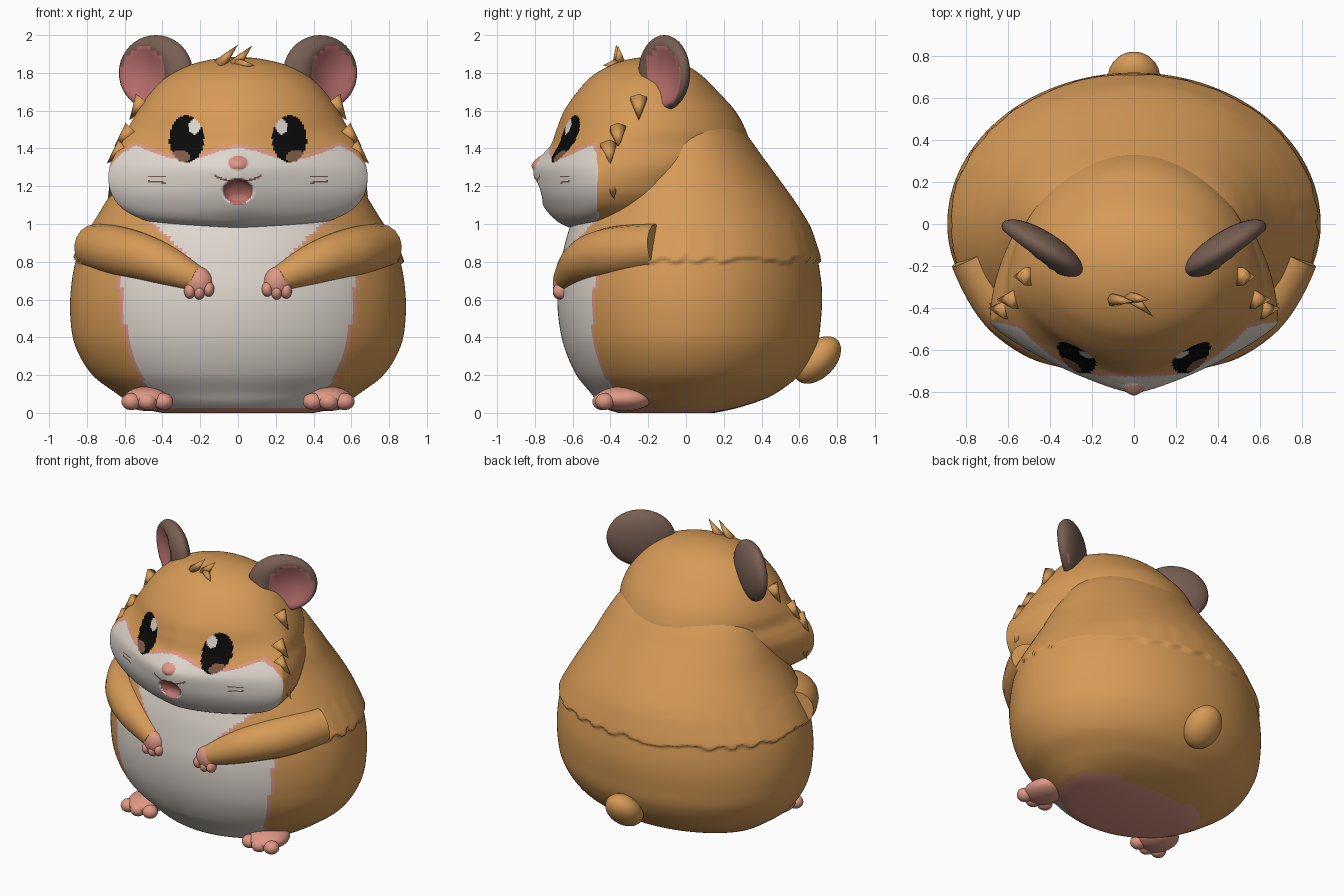
import bpy, bmesh, math
from mathutils import Vector, Matrix

if "Cube" in bpy.data.objects:
    bpy.data.objects.remove(bpy.data.objects["Cube"])


def material(name, r, g, b):
    m = bpy.data.materials.new(name)
    lin = [((c / 255 + 0.055) / 1.055) ** 2.4 for c in (r, g, b)]
    m.diffuse_color = (*lin, 1)
    m.use_nodes = True
    m.node_tree.nodes["Principled BSDF"].inputs["Base Color"].default_value = m.diffuse_color
    return m


MATS = [material("golden fur", 214, 154, 86), material("white fur", 224, 216, 207),
        material("pink skin", 224, 152, 134), material("ear brown", 120, 95, 83),
        material("ear pink", 188, 114, 112), material("eye black", 10, 10, 10),
        material("eye brown", 125, 90, 68), material("mouth pink", 168, 98, 88)]
FUR, WHITE, PINK, BROWN, EARPINK, BLACK, EYEBROWN, MOUTH = range(8)


def finish(name, bm, colour):
    """Colour is a material number or a rule giving one from a face centre."""
    bmesh.ops.recalc_face_normals(bm, faces=bm.faces)
    me = bpy.data.meshes.new(name)
    used = MATS if callable(colour) else [MATS[colour]]
    for m in used:
        me.materials.append(m)
    for f in bm.faces:
        f.smooth = True
        if callable(colour):
            f.material_index = colour(f.calc_center_median())
    bm.to_mesh(me)
    bm.free()
    ob = bpy.data.objects.new(name, me)
    bpy.context.collection.objects.link(ob)
    return ob


def linear(pts, t):
    for (a, va), (b, vb) in zip(pts, pts[1:]):
        if t <= b:
            return va + (vb - va) * max(0, (t - a) / (b - a))
    return pts[-1][1]


def smooth_row(rows, z):
    """Cubic interpolation of a table whose first column is z."""
    i = max(0, min(len(rows) - 2, sum(r[0] <= z for r in rows) - 1))
    p, q = rows[i], rows[i + 1]
    o, s = rows[max(i - 1, 0)], rows[min(i + 2, len(rows) - 1)]
    h = q[0] - p[0]
    t = (z - p[0]) / h
    out = []
    for k in range(1, len(p)):
        m0 = (q[k] - o[k]) / (q[0] - o[0]) * h
        m1 = (s[k] - p[k]) / (s[0] - p[0]) * h
        out.append((2*t**3 - 3*t*t + 1) * p[k] + (t**3 - 2*t*t + t) * m0
                   + (3*t*t - 2*t**3) * q[k] + (t**3 - t*t) * m1)
    return out


def loft(name, rows, n, steps, colour, shape):
    """Rows: z, half width, front y, back y, widest y, front roundness."""
    bm = bmesh.new()
    rings = []
    for j in range(steps + 1):
        z = rows[0][0] + (rows[-1][0] - rows[0][0]) * j / steps
        a, yf, yb, yc, p = smooth_row(rows, z)
        ring = []
        for i in range(n):
            t = math.tau * i / n
            c, s = math.cos(t), math.sin(t)
            e = 2 / p if s < 0 else 1
            x = a * math.copysign(abs(c) ** e, c)
            y = yc + (-(yc - yf) * abs(s) ** e if s < 0 else (yb - yc) * s)
            ring.append(bm.verts.new(shape(Vector((x, y, z)), t)))
        rings.append(ring)
    for lo, hi in zip(rings, rings[1:]):
        for i in range(n):
            bm.faces.new((lo[i], lo[(i + 1) % n], hi[(i + 1) % n], hi[i]))
    bm.faces.new(rings[0])
    bm.faces.new(rings[-1])
    return finish(name, bm, colour)


def blob(name, centre, radii, colour, rot=Matrix(), dent=None):
    bm = bmesh.new()
    bmesh.ops.create_uvsphere(bm, u_segments=32, v_segments=20, radius=1)
    if dent:
        dent(bm)
    bm.transform(Matrix.Translation(centre) @ rot.to_4x4() @ Matrix.Diagonal((*radii, 1)))
    return finish(name, bm, colour)


def tuft(name, base, tip, r):
    base, tip = Vector(base), Vector(tip)
    d = tip - base
    bm = bmesh.new()
    bmesh.ops.create_cone(bm, segments=6, radius1=r, radius2=0, depth=d.length, cap_ends=True)
    bm.transform(Matrix.Translation((base + tip) / 2) @ d.to_track_quat('Z', 'Y').to_matrix().to_4x4())
    return finish(name, bm, FUR)


def oval(x, z, cx, cz, rx, rz):
    return ((x - cx) / rx) ** 2 + ((z - cz) / rz) ** 2 < 1


# Body with ragged fur ledge round the back
def body_shape(v, t):
    seam = 0.79 + 0.035 * abs((t * 7 + math.sin(t * 5)) % 2 - 1)
    if v.y > -0.28 and seam < v.z < seam + 0.2:
        k = 1 + 0.025 * (1 - (v.z - seam) / 0.2)
        v.x *= k
        v.y *= k
    return v


def body_colour(c):
    x = abs(c.x)
    if c.z < 0.03 and c.y < 0.2:
        return PINK
    if c.y > -0.2:
        return FUR
    if c.z < 0.73:
        w = linear([(0.03, 0.42), (0.12, 0.47), (0.3, 0.56), (0.5, 0.6), (0.73, 0.62)], c.z)
    else:
        w = 0.18 + (c.z - 0.75) * 1.05
    return WHITE if x < w else PINK if x < w + 0.022 else FUR


body_rows = [(z, a, f, b, 0, 2) for z, a, f, b in (
    (0, .40, -.36, .15), (.02, .50, -.42, .25), (.06, .58, -.47, .38), (.10, .64, -.50, .47),
    (.20, .77, -.58, .60), (.35, .86, -.645, .69), (.5, .887, -.675, .715), (.65, .885, -.68, .72),
    (.8, .86, -.66, .70), (.9, .82, -.64, .68), (1.0, .77, -.61, .65), (1.1, .71, -.58, .59),
    (1.2, .65, -.55, .52), (1.35, .57, -.5, .41), (1.5, .46, -.4, .30), (1.6, .3, -.3, .2))]
loft("body", body_rows, 192, 130, body_colour, body_shape)


# Head with wedge-shaped muzzle, painted eyes and mouth
def head_shape(v, t):
    if v.y < -0.6:
        q = (v.x / 0.08) ** 2 + ((v.z - 1.175) / 0.065) ** 2
        if q < 1:
            v.y += 0.06 * (1 - q) ** 0.5
        q = (v.x / 0.055) ** 2 + ((v.z - 1.325) / 0.04) ** 2
        if q < 1:
            v.y -= 0.018 * (1 - q)
    return v


MASK = [(0, 1.405), (.1, 1.385), (.2, 1.35), (.3, 1.335), (.4, 1.36), (.54, 1.415), (.62, 1.37), (.7, 1.28)]


def head_colour(c):
    x, z = abs(c.x), c.z
    if c.y > -0.465:
        return FUR
    if oval(x, z, .272, 1.45, .092, .125):
        if oval(x, z, .23, 1.515, .03, .042):
            return WHITE
        return EYEBROWN if oval(x, z, .31, 1.355, .055, .035) else BLACK
    if oval(x, z, 0, 1.325, .052, .037):
        return PINK
    if oval(x, z, 0, 1.13, .05, .03):
        return EARPINK
    if oval(x, z, 0, 1.175, .08, .065):
        return MOUTH
    if x < .13 and abs(z - 1.225 - 2 * x * x) < .006:
        return BROWN
    if .38 < x < .48 and min(abs(z - 1.25), abs(z - 1.21 - .1 * x + .03)) < .004:
        return BROWN
    top = linear(MASK, x)
    return WHITE if z < top else PINK if z < top + .02 else FUR


head_rows = [
    (.975, .30, -.60, -.10, -.45, 1.6), (1.0, .42, -.66, 0, -.46, 1.5), (1.03, .52, -.70, .05, -.47, 1.4),
    (1.08, .61, -.745, .1, -.47, 1.3), (1.15, .665, -.78, .18, -.47, 1.28), (1.22, .685, -.80, .22, -.47, 1.25),
    (1.3, .68, -.805, .30, -.46, 1.25), (1.36, .655, -.765, .34, -.44, 1.3), (1.42, .62, -.715, .34, -.40, 1.4),
    (1.5, .585, -.685, .315, -.30, 1.6), (1.6, .53, -.645, .26, -.25, 1.8), (1.7, .46, -.575, .17, -.22, 1.9),
    (1.78, .375, -.50, .09, -.2, 2), (1.84, .26, -.40, -.0, -.2, 2), (1.875, .12, -.29, -.11, -.2, 2),
    (1.885, .02, -.21, -.19, -.2, 2)]
loft("head", head_rows, 320, 130, head_colour, head_shape)

# Tail
blob("tail", (0, .695, .28), (.125, .095, .15), FUR, Matrix.Rotation(-math.pi / 4, 3, 'X'))

# Cowlick
tuft("cowlick_left", (-.10, -.36, 1.84), (0, -.37, 1.95), .035)
tuft("cowlick_right", (-.02, -.35, 1.84), (.075, -.36, 1.945), .035)
tuft("cowlick_front", (0, -.36, 1.85), (.09, -.44, 1.84), .03)


def ear_dent(bm):
    for v in bm.verts:
        q = ((v.co.x - .22) / .72) ** 2 + ((v.co.z + .05) / .8) ** 2
        if v.co.y < 0 and q < 1:
            v.co.y += .9 * (1 - q)


# Parts in left and right pairs
for side, s in (("right", 1), ("left", -1)):
    # Ear: a cupped disc, pink inside
    u, nrm = Vector((.85, .53, 0)), Vector((.53, -.85, 0))
    centre = Vector((.435, -.115, 1.8))

    def ear_colour(c):
        d = c - centre
        a, t, h = d.dot(u), d.dot(nrm), d.z
        return EARPINK if t > -.03 and oval(a, h, .05, -.02, .155, .155) else BROWN

    ear = blob("ear_" + side, centre, (.225, .08, .2), ear_colour,
               Matrix((u, -nrm, (0, 0, 1))).transposed(), ear_dent)
    if s < 0:
        ear.data.transform(Matrix.Diagonal((-1, 1, 1, 1)))
        ear.data.flip_normals()

    # Arm: tapered tube wrapped round the chest
    cu = bpy.data.curves.new("arm_" + side, 'CURVE')
    cu.dimensions = '3D'
    cu.bevel_depth = 1
    cu.bevel_resolution = 6
    cu.use_fill_caps = True
    sp = cu.splines.new('NURBS')
    path = [(.76, -.15, .88, .12), (.66, -.35, .86, .14), (.48, -.52, .82, .125),
            (.32, -.595, .755, .1), (.22, -.635, .71, .07)]
    sp.points.add(len(path) - 1)
    for p, (x, y, z, r) in zip(sp.points, path):
        p.co, p.radius = (s * x, y, z, 1), r
    sp.order_u, sp.use_endpoint_u, sp.resolution_u = 3, True, 8
    arm = bpy.data.objects.new("arm_" + side, cu)
    bpy.context.collection.objects.link(arm)
    cu.materials.append(MATS[FUR])
    bpy.ops.object.select_all(action='DESELECT')
    arm.select_set(True)
    bpy.context.view_layer.objects.active = arm
    bpy.ops.object.convert(target='MESH')
    bpy.ops.object.shade_smooth()

    # Paw with fingers
    blob("paw_" + side, (s * .21, -.65, .695), (.075, .055, .08), PINK, Matrix.Rotation(s * .4, 3, 'Y'))
    for i, (x, z) in enumerate(((.155, .655), (.205, .64), (.255, .645))):
        blob(f"finger_{side}_{i}", (s * x, -.665, z), (.03, .04, .04), PINK)

    # Foot with toes
    blob("foot_" + side, (s * .48, -.33, .075), (.125, .15, .065), PINK)
    for i, x in enumerate((.395, .48, .565)):
        blob(f"toe_{side}_{i}", (s * x, -.43 - .015 * (i == 1), .06), (.052, .05, .045), PINK)

    # Cheek and brow fur tufts
    for i, (b, t) in enumerate((((.50, -.25, 1.66), (.575, -.25, 1.55)), ((.56, -.36, 1.5), (.655, -.36, 1.41)),
                                ((.60, -.41, 1.41), (.695, -.40, 1.32)), ((.63, -.40, 1.25), (.69, -.38, 1.13)))):
        tuft(f"fur_tuft_{side}_{i}", (s * b[0], *b[1:]), (s * t[0], *t[1:]), .05)
